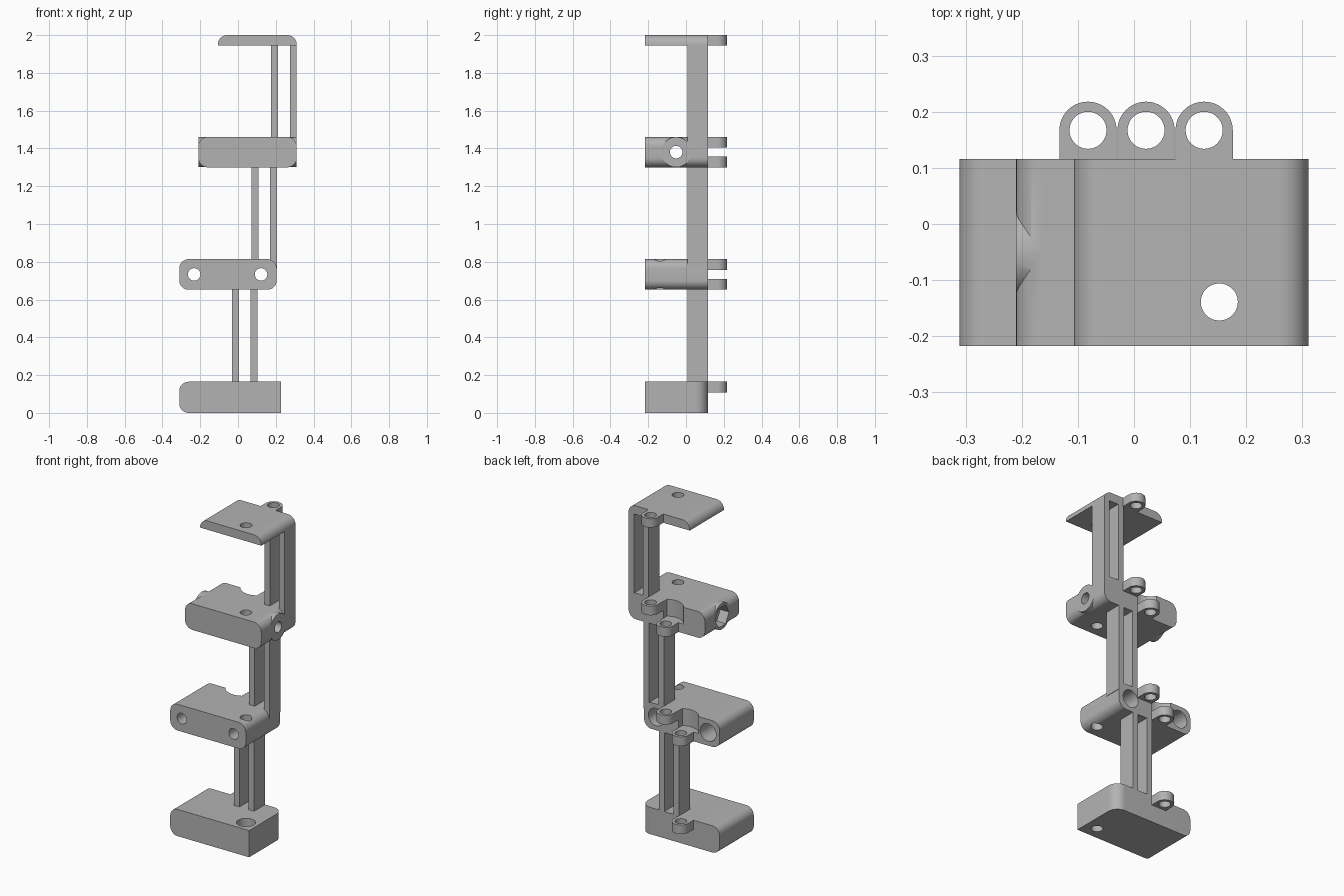
import bpy, bmesh
from math import pi, sin, cos, radians
from mathutils import Matrix

if "Cube" in bpy.data.objects:
    bpy.data.objects.remove(bpy.data.objects["Cube"])

grey = bpy.data.materials.new("plain grey")
grey.use_nodes = True
COLOR = (0.45, 0.45, 0.45, 1)
grey.diffuse_color = COLOR
grey.node_tree.nodes["Principled BSDF"].inputs["Base Color"].default_value = COLOR

FRONT, BACK = -0.217, 0.116
HOLE, BORE = 0.033, 0.054
STEP, POST_W = 0.1035, 0.037
TAB_R, TAB_H, TAB_Y = 0.051, 0.057, 0.167


def to_object(name, bm):
    bmesh.ops.recalc_face_normals(bm, faces=bm.faces)
    mesh = bpy.data.meshes.new(name)
    bm.to_mesh(mesh)
    bm.free()
    mesh.materials.append(grey)
    obj = bpy.data.objects.new(name, mesh)
    bpy.context.collection.objects.link(obj)
    return obj


def prism(name, outline, low, high, axis="z"):
    """Extrude an outline along z, or an x-z outline along y."""
    bm = bmesh.new()
    place = (lambda p: (p[0], p[1], low)) if axis == "z" else (lambda p: (p[0], low, p[1]))
    face = bm.faces.new([bm.verts.new(place(p)) for p in outline])
    out = bmesh.ops.extrude_face_region(bm, geom=[face])
    moved = [v for v in out["geom"] if isinstance(v, bmesh.types.BMVert)]
    d = high - low
    bmesh.ops.translate(bm, verts=moved, vec=(0, 0, d) if axis == "z" else (0, d, 0))
    return to_object(name, bm)


def rounded_rect(x0, x1, z0, z1, radii):
    """Corner radii run bottom left, bottom right, top right, top left."""
    pts = []
    corners = [(x0, z0, 1, 1), (x1, z0, -1, 1), (x1, z1, -1, -1), (x0, z1, 1, -1)]
    for i, ((x, z, sx, sz), r) in enumerate(zip(corners, radii)):
        if r == 0:
            pts.append((x, z))
            continue
        for k in range(11):
            a = pi + i * pi / 2 + k * pi / 20
            pts.append((x + sx * r + r * cos(a), z + sz * r + r * sin(a)))
    return pts


def rod(name, axis, centre, r, low, high, sides=48):
    """Cylinder along an axis; centre gives the two other coordinates in order."""
    bm = bmesh.new()
    bmesh.ops.create_cone(bm, cap_ends=True, segments=sides, radius1=r, radius2=r, depth=high - low)
    turn = {"x": Matrix.Rotation(pi / 2, 4, "Y"), "y": Matrix.Rotation(pi / 2, 4, "X"),
            "z": Matrix.Identity(4)}[axis]
    spot = list(centre)
    spot.insert("xyz".index(axis), (low + high) / 2)
    bmesh.ops.transform(bm, matrix=Matrix.Translation(spot) @ turn, verts=bm.verts)
    return to_object(name, bm)


def combine(obj, tools, operation="DIFFERENCE"):
    bpy.context.view_layer.objects.active = obj
    for tool in tools:
        mod = obj.modifiers.new("cut", "BOOLEAN")
        mod.operation, mod.solver, mod.object = operation, "EXACT", tool
        bpy.ops.object.modifier_apply(modifier=mod.name)
        bpy.data.objects.remove(tool)


def screw_hole(low, high, r=HOLE):
    return rod("hole", "z", (0.152, -0.139), r, low, high)


def tab_x(level):
    return -0.082 + STEP * level


def tab_notch(level, low, high):
    """Round clearance beside a lower tab, stopping at the next tab."""
    x, r = tab_x(level), 0.1
    arc = [(x + r * cos(radians(a)), TAB_Y + r * sin(radians(a))) for a in range(180, 301, 5)]
    right = x + TAB_R
    return prism("notch", arc + [(right, arc[-1][1]), (right, TAB_Y)], low, high)


R = 0.05

# Base block: rounded left end, one rounded upright corner, counterbored hole
base = prism("base_block", rounded_rect(-0.311, 0.228, 0, 0.165, (R, 0, 0, R)), FRONT, BACK, "y")
bm = bmesh.new()
bm.from_mesh(base.data)
corner = [e for e in bm.edges if all(v.co.x > 0.22 and v.co.y > 0.1 for v in e.verts)]
bmesh.ops.bevel(bm, geom=corner, offset=0.065, segments=10, profile=0.5, affect="EDGES")
bm.to_mesh(base.data)
bm.free()
combine(base, [screw_hole(-0.1, 0.3), screw_hole(0.06, 0.3, BORE)])

# Lower middle block: two holes from front to back, wider at the back
lower = prism("lower_block", rounded_rect(-0.311, 0.205, 0.652, 0.814, (R,) * 4), FRONT, BACK, "y")
cuts = [screw_hole(0.5, 0.9), tab_notch(0, 0.652 + TAB_H, 0.9)]
for x in (-0.232, 0.122):
    cuts += [rod("hole", "y", (x, 0.733), HOLE, -0.4, 0.3), rod("bore", "y", (x, 0.733), BORE, -0.1, 0.3)]
combine(lower, cuts)

# Upper middle block: sideways boss with a hole and a six-sided nut pocket
upper = prism("upper_block", rounded_rect(-0.21, 0.311, 1.3, 1.461, (R,) * 4), FRONT, BACK, "y")
axis = (-0.052, 1.3805)
combine(upper, [rod("boss", "x", axis, 0.08, -0.21, 0.311)], "UNION")
combine(upper, [screw_hole(1.2, 1.6), tab_notch(1, 1.3 + TAB_H, 1.6),
                rod("hole", "x", axis, HOLE, -0.4, 0.5),
                rod("nut_pocket", "x", axis, 0.068, -0.4, -0.15, 6)])

# Top plate
top = prism("top_plate", rounded_rect(-0.107, 0.311, 1.946, 2, (0, 0, R, R)), FRONT, BACK, "y")
combine(top, [screw_hole(1.8, 2.2)])

# Paired posts, stepping sideways at each level
for level, (low, high) in enumerate([(0.165, 0.652), (0.814, 1.3), (1.461, 1.946)]):
    x0 = -0.033 + STEP * level
    x1 = x0 + 0.137
    for side, a, sink in (("inner", x0, 0.01), ("outer", x1 - POST_W, R)):
        outline = rounded_rect(a, a + POST_W, 0.009, BACK, (0,) * 4)
        prism(f"{side}_post_{level + 1}", outline, low - sink, high + 0.004)

# Hinge tabs at the back of every block
for level, z in [(0, 0.165 - TAB_H), (0, 0.652), (1, 0.814 - TAB_H), (1, 1.3),
                 (2, 1.461 - TAB_H), (2, 1.946)]:
    x = tab_x(level)
    arc = [(x + TAB_R * cos(k * pi / 24), TAB_Y + TAB_R * sin(k * pi / 24)) for k in range(25)]
    root = BACK - 0.003
    height = min(TAB_H, 2 - z)
    tab = prism("hinge_tab", arc + [(x - TAB_R, root), (x + TAB_R, root)], z, z + height)
    combine(tab, [rod("hole", "z", (x, TAB_Y), HOLE, z - 0.1, z + 0.2)])

# Smooth the curved faces and keep the edges sharp
for obj in bpy.context.collection.objects:
    if obj.type == "MESH" and grey.name in obj.data.materials:
        bpy.ops.object.select_all(action="DESELECT")
        obj.select_set(True)
        bpy.context.view_layer.objects.active = obj
        bpy.ops.object.shade_smooth_by_angle(angle=radians(30))
